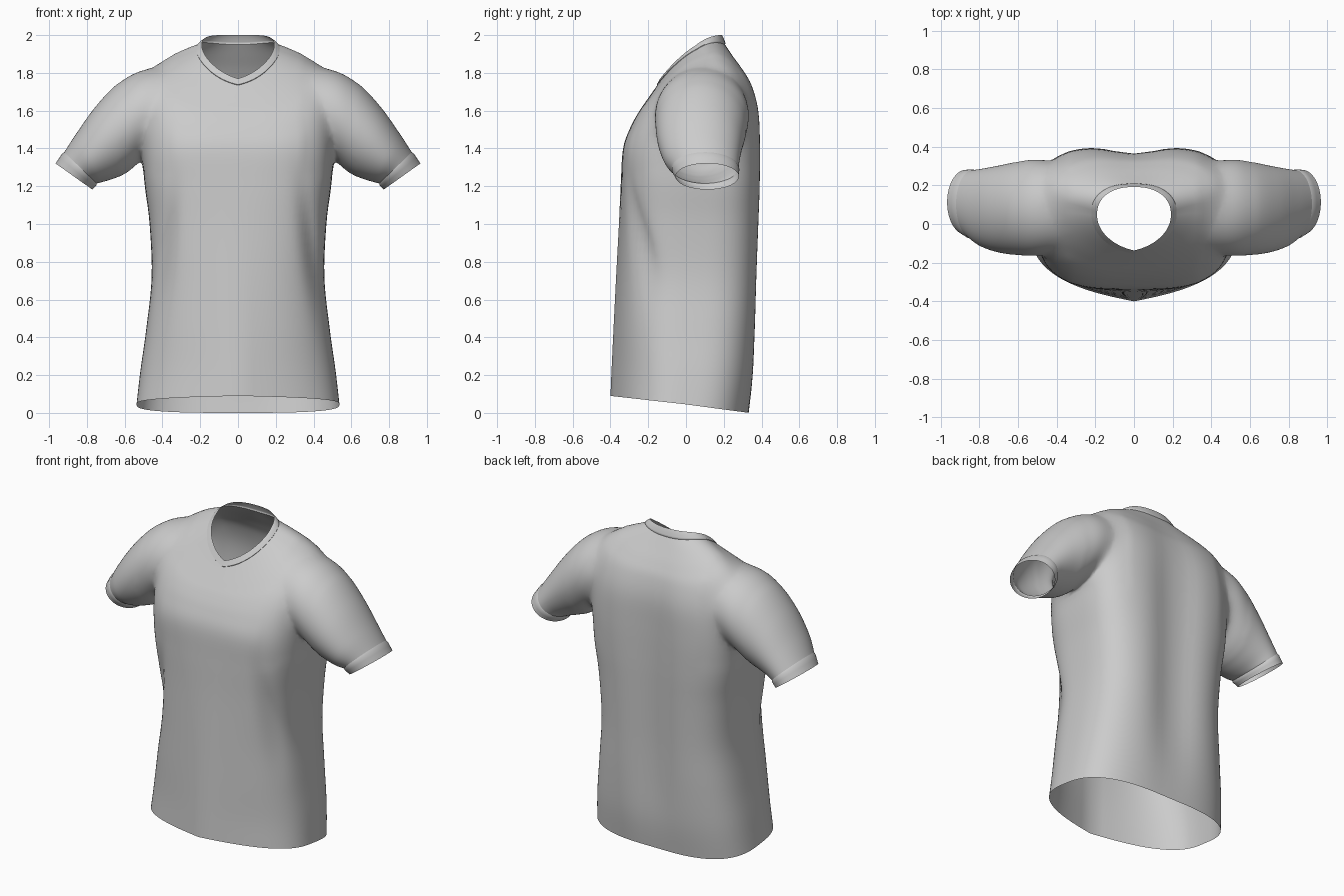
import bpy, bmesh
from math import sin, cos, pi, exp
from mathutils import Vector

if "Cube" in bpy.data.objects:
    bpy.data.objects.remove(bpy.data.objects["Cube"])

N = 96  # points around each ring


def smooth_keys(keys, steps):
    """Catmull-Rom interpolation of parameter tuples."""
    out = []
    for i in range(len(keys) - 1):
        a, b, c, d = (keys[max(0, min(len(keys) - 1, i + k))] for k in (-1, 0, 1, 2))
        for s in range(steps):
            t = s / steps
            out.append([0.5 * (2 * q + (r - p) * t + (2 * p - 5 * q + 4 * r - u) * t * t
                               + (3 * q - p - 3 * r + u) * t ** 3)
                        for p, q, r, u in zip(a, b, c, d)])
    return out + [list(keys[-1])]


def signed_pow(v, p):
    return (1 if v >= 0 else -1) * abs(v) ** p


def body_ring(k, grow=0.0):
    """Tilted ring: width, side y/z, front y/z, back y/z, squareness, front point."""
    w, ys, zs, yf, zf, yb, zb, n, point = k
    pts = []
    for i in range(N):
        a = 2 * pi * i / N
        c, s = signed_pow(cos(a), 2 / n), signed_pow(sin(a), 2 / n)
        if s < 0:
            s = s * (1 - point) - point * (1 - abs(c))
        x = (w + grow) * c
        y = ys + s * ((yb - ys) if s > 0 else (ys - yf)) + grow * s
        z = zs + s * (zb - zf) / 2 + s * s * ((zb + zf) / 2 - zs)
        if s > 0:  # shallow channel down the spine
            y -= 0.042 * s * exp(-(x / 0.15) ** 2) * exp(-((z - 1.0) / 0.8) ** 4)
        else:      # draped hollow beside the front panel, drifting outwards lower down
            centre = 0.375 + 0.14 * (1.0 - z)
            y += 0.04 * exp(-((z - 0.85) / 0.28) ** 2) * exp(-((abs(x) - centre) / 0.045) ** 2)
        pts.append(Vector((x, y, z)))
    return pts


def sleeve_ring(k, side, grow=0.0):
    """Ellipse between an upper and lower point, with front and back depth."""
    tx, tz, bx, bz, y0, y1 = k
    mid = Vector(((tx + bx) / 2, (y0 + y1) / 2, (tz + bz) / 2))
    up = Vector(((tx - bx) / 2, 0, (tz - bz) / 2))
    up += up.normalized() * grow
    deep = Vector((0, (y1 - y0) / 2 + grow, 0))
    pts = [mid + up * sin(2 * pi * i / N) + deep * cos(2 * pi * i / N) for i in range(N)]
    return [Vector((p.x * side, p.y, p.z)) for p in pts]


def loft(name, rings, capped=False):
    """Skin the rings; returns the object and its cap centres."""
    bm = bmesh.new()
    loops = [[bm.verts.new(p) for p in r] for r in rings]
    for a, b in zip(loops, loops[1:]):
        for i in range(N):
            j = (i + 1) % N
            bm.faces.new((a[i], a[j], b[j], b[i]))
    centres = []
    if capped:
        for loop in (loops[0], loops[-1]):
            centre = sum((v.co for v in loop), Vector()) / N
            hub = bm.verts.new(centre)
            centres.append(centre)
            for i in range(N):
                bm.faces.new((loop[i], loop[(i + 1) % N], hub))
    bmesh.ops.recalc_face_normals(bm, faces=bm.faces)
    mesh = bpy.data.meshes.new(name)
    bm.to_mesh(mesh)
    bm.free()
    ob = bpy.data.objects.new(name, mesh)
    bpy.context.collection.objects.link(ob)
    return ob, centres


def shade(ob, angle):
    bpy.ops.object.select_all(action='DESELECT')
    ob.select_set(True)
    bpy.context.view_layer.objects.active = ob
    bpy.ops.object.shade_smooth_by_angle(angle=angle)


# Torso, hem to base of collar
body_keys = [
    (0.537, 0.00, 0.045, -0.400, 0.09, 0.335, 0.00, 2.9, 0.27),
    (0.517, 0.02, 0.22, -0.393, 0.25, 0.362, 0.20, 2.9, 0.24),
    (0.485, 0.03, 0.45, -0.383, 0.46, 0.378, 0.45, 3.0, 0.18),
    (0.457, 0.04, 0.72, -0.370, 0.72, 0.388, 0.72, 3.1, 0.12),
    (0.468, 0.05, 1.00, -0.355, 1.00, 0.397, 1.00, 3.2, 0.07),
    (0.493, 0.06, 1.20, -0.345, 1.22, 0.402, 1.20, 3.3, 0.03),
    (0.508, 0.07, 1.38, -0.333, 1.40, 0.402, 1.42, 3.4, 0.0),
    (0.505, 0.08, 1.62, -0.295, 1.51, 0.392, 1.60, 3.3, 0.0),
    (0.480, 0.09, 1.785, -0.252, 1.59, 0.357, 1.73, 3.0, 0.0),
    (0.400, 0.09, 1.855, -0.215, 1.645, 0.312, 1.81, 2.7, 0.04),
    (0.300, 0.08, 1.90, -0.180, 1.695, 0.255, 1.89, 2.4, 0.10),
    (0.220, 0.06, 1.925, -0.152, 1.735, 0.212, 1.95, 2.2, 0.17),
]
shirt, hubs = loft("shirt", [body_ring(k) for k in smooth_keys(body_keys, 5)], True)

# Collar band, flaring slightly off the torso up to the neck opening
collar_keys = [body_keys[-1],
               (0.199, 0.055, 1.94, -0.142, 1.752, 0.200, 1.98, 2.2, 0.21),
               (0.186, 0.05, 1.945, -0.132, 1.770, 0.190, 2.00, 2.2, 0.24)]
collar, _ = loft("collar", [body_ring(k, 0.005 if i else 0.0)
                            for i, k in enumerate(smooth_keys(collar_keys, 4))])

# Sleeves: upper x/z, lower x/z, front y, back y
sleeve_keys = [
    (0.34, 1.83, 0.36, 1.40, -0.14, 0.31),
    (0.51, 1.815, 0.50, 1.345, -0.165, 0.335),
    (0.64, 1.74, 0.58, 1.275, -0.160, 0.320),
    (0.755, 1.62, 0.66, 1.24, -0.145, 0.300),
    (0.855, 1.48, 0.72, 1.222, -0.115, 0.285),
    (0.92, 1.38, 0.748, 1.215, -0.075, 0.278),
]
cuff_keys = [sleeve_keys[-1], (0.962, 1.318, 0.775, 1.185, -0.05, 0.275)]
parts = [shirt, collar]
for label, side in (("right", -1), ("left", 1)):
    sleeve, caps = loft(label + "_sleeve",
                        [sleeve_ring(k, side) for k in smooth_keys(sleeve_keys, 6)], True)
    hubs.append(caps[1])
    mod = shirt.modifiers.new("join_" + label, 'BOOLEAN')
    mod.operation, mod.solver, mod.object = 'UNION', 'EXACT', sleeve
    bpy.context.view_layer.objects.active = shirt
    bpy.ops.object.modifier_apply(modifier=mod.name)
    bpy.data.objects.remove(sleeve)
    cuff, _ = loft(label + "_cuff", [sleeve_ring(k, side, 0.005 if i else 0.0)
                                     for i, k in enumerate(smooth_keys(cuff_keys, 4))])
    parts.append(cuff)

# Open the hem, neck and sleeve ends, then clean and soften the armhole seams
bm = bmesh.new()
bm.from_mesh(shirt.data)
ends = [v for v in bm.verts if any((v.co - h).length < 1e-3 for h in hubs)]
bmesh.ops.delete(bm, geom=ends, context='VERTS')


def armhole():
    return [v for v in bm.verts if 0.34 < abs(v.co.x) < 0.62 and v.co.z > 1.25]


bmesh.ops.remove_doubles(bm, verts=armhole(), dist=0.007)
bmesh.ops.triangulate(bm, faces=[f for f in bm.faces if len(f.verts) > 4])
seam = armhole()
for _ in range(10):
    bmesh.ops.smooth_vert(bm, verts=seam, factor=0.5,
                          use_axis_x=True, use_axis_y=True, use_axis_z=True)
bm.to_mesh(shirt.data)
bm.free()

for ob in parts:
    shade(ob, 1.2)
